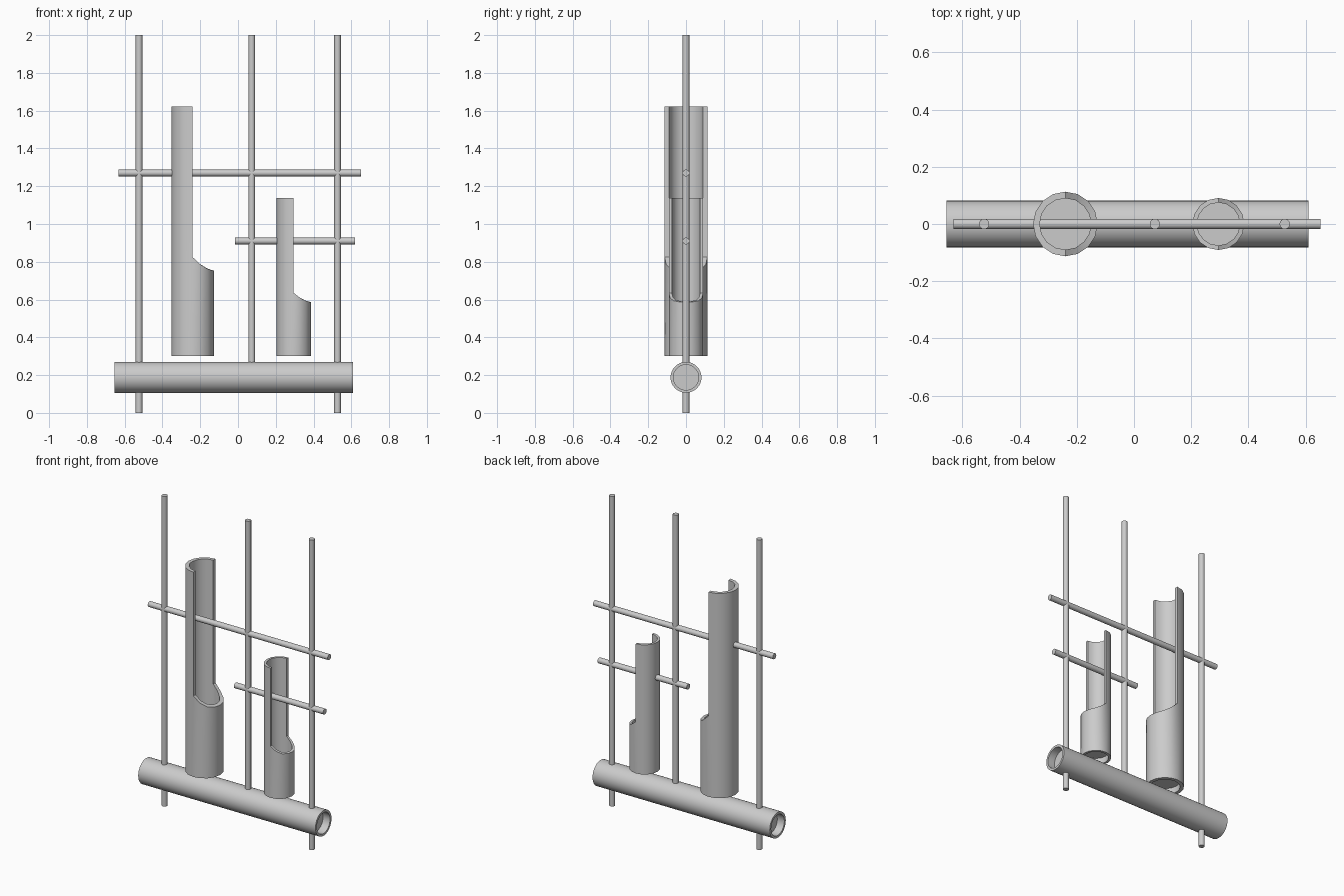
import bpy, bmesh, math
from mathutils import Matrix

if "Cube" in bpy.data.objects:
    bpy.data.objects.remove(bpy.data.objects["Cube"])


def finish(name, bm):
    bmesh.ops.recalc_face_normals(bm, faces=bm.faces)
    mesh = bpy.data.meshes.new(name)
    bm.to_mesh(mesh)
    bm.free()
    ob = bpy.data.objects.new(name, mesh)
    bpy.context.collection.objects.link(ob)
    bpy.ops.object.select_all(action='DESELECT')
    ob.select_set(True)
    bpy.context.view_layer.objects.active = ob
    bpy.ops.object.shade_smooth_by_angle(angle=math.radians(35))
    return ob


def rod(name, r, a, b, x=0.0, z=0.0, along_x=False, sides=16):
    """Solid rod from a to b, vertical at x or along X at height z."""
    bm = bmesh.new()
    bmesh.ops.create_cone(bm, cap_ends=True, segments=sides, radius1=r, radius2=r, depth=b - a)
    if along_x:
        m = Matrix.Translation(((a + b) / 2, 0, z)) @ Matrix.Rotation(math.pi / 2, 4, 'Y')
    else:
        m = Matrix.Translation((x, 0, (a + b) / 2))
    bm.transform(m)
    return finish(name, bm)


def cut_tube(name, cx, ro, ri, z0, z_lip, z_cut, z_top, n=16):
    """Bamboo tube whose +x half is cut away above a curved lip."""
    bm = bmesh.new()
    cut = lambda x: z_lip + (z_cut - z_lip) * (1 - min(max(x / ro, 0), 1)) ** 1.7
    partner = {}
    walls = []
    for r in (ro, ri):
        cols = []
        for i in range(n):
            a = math.tau * i / n
            x, y = r * math.cos(a), r * math.sin(a)
            zs = [z0, cut(x)] + ([z_top] if x < 1e-5 else [])
            cols.append([bm.verts.new((cx + x, y, z)) for z in zs])
        for i in range(n):
            p, q = cols[i], cols[(i + 1) % n]
            for k in range(min(len(p), len(q)) - 1):
                bm.faces.new((p[k], q[k], q[k + 1], p[k + 1]))
        walls.append(cols)
    for a, b in zip(*walls):
        partner.update(zip(a, b))
    # rim faces joining the outer and inner walls
    for e in [e for e in bm.edges if e.is_boundary and e.verts[0] in partner]:
        u, v = e.verts
        bm.faces.new((u, v, partner[v], partner[u]))
    finish(name, bm)
    # bamboo node closing the tube near its foot
    rod(name + "_node", ri, z0 + 0.04, z0 + 0.055, x=cx, sides=n)


def base_tube(name, r, ri, a, b, z, n=32):
    """Horizontal bamboo tube with recessed closed ends."""
    bm = bmesh.new()
    rings = []
    for x, rad in ((a + 0.05, ri), (a, ri), (a, r), (b, r), (b, ri), (b - 0.05, ri)):
        rings.append([bm.verts.new((x, rad * math.cos(math.tau * i / n),
                                    z + rad * math.sin(math.tau * i / n))) for i in range(n)])
    for p, q in zip(rings, rings[1:]):
        for i in range(n):
            j = (i + 1) % n
            bm.faces.new((p[i], p[j], q[j], q[i]))
    bm.faces.new(rings[0])
    bm.faces.new(rings[-1])
    finish(name, bm)


# frame
base_tube("base_tube", 0.082, 0.067, -0.655, 0.61, 0.188)
for name, x, z0 in (("left_pole", -0.524, 0), ("middle_pole", 0.073, 0.19), ("right_pole", 0.527, 0)):
    rod(name, 0.018, z0, 2.0, x=x)
rod("upper_crossbar", 0.018, -0.632, 0.652, z=1.27, along_x=True)
rod("lower_crossbar", 0.018, -0.017, 0.62, z=0.91, along_x=True)

# sounding tubes
cut_tube("tall_tube", -0.24, 0.113, 0.09, 0.302, 0.753, 0.824, 1.623)
cut_tube("short_tube", 0.295, 0.091, 0.075, 0.302, 0.587, 0.635, 1.138)
